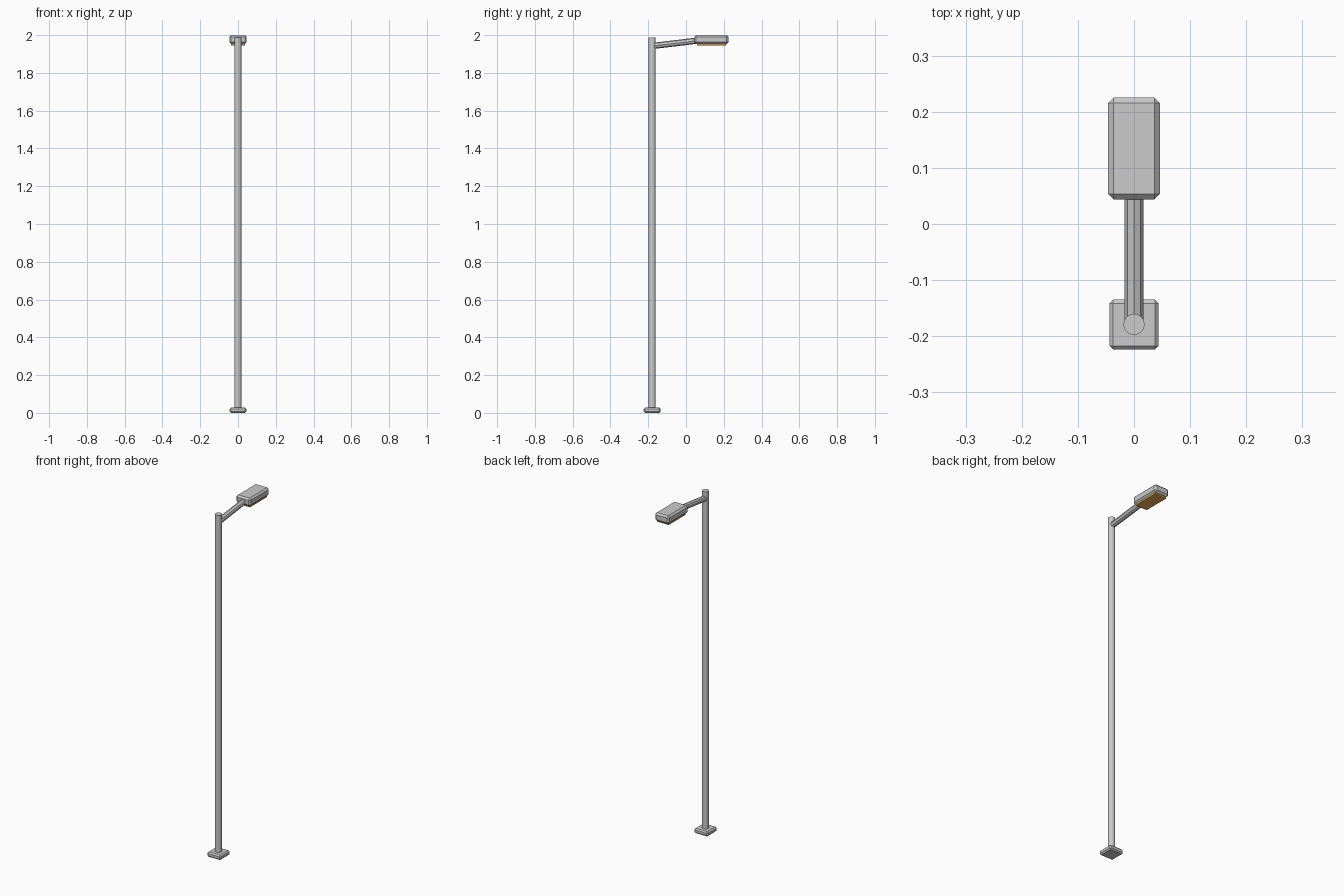
import bpy
from mathutils import Vector

if "Cube" in bpy.data.objects:
    bpy.data.objects.remove(bpy.data.objects["Cube"])


def box(name, lo, hi, bevel):
    lo, hi = Vector(lo), Vector(hi)
    bpy.ops.mesh.primitive_cube_add(size=1, location=(lo + hi) / 2)
    ob = bpy.context.object
    ob.name = name
    ob.scale = hi - lo
    bpy.ops.object.transform_apply(location=False, rotation=False, scale=True)
    if bevel:
        mod = ob.modifiers.new("chamfer", 'BEVEL')
        mod.width = bevel
        mod.segments = 1
    return ob


def rod(name, a, b, radius, sides):
    a, b = Vector(a), Vector(b)
    bpy.ops.mesh.primitive_cylinder_add(vertices=sides, radius=radius,
                                        depth=(b - a).length, location=(a + b) / 2)
    ob = bpy.context.object
    ob.name = name
    ob.rotation_euler = (b - a).to_track_quat('Z', 'Y').to_euler()
    return ob


POLE_Y = -0.179

# Square foot plate
box("base_plate", (-0.044, -0.224, 0), (0.044, -0.135, 0.028), 0.007)

# Round upright pole
rod("pole", (0, POLE_Y, 0.01), (0, POLE_Y, 1.987), 0.0187, 24)
bpy.ops.object.shade_smooth_by_angle()

# Eight-sided arm rising slightly to the lamp
rod("arm", (0, POLE_Y + 0.005, 1.943), (0, 0.07, 1.972), 0.0165, 8)

# Chamfered lamp housing
box("lamp_housing", (-0.046, 0.044, 1.953), (0.046, 0.225, 2.0), 0.0095)

# Amber lens under the housing
lens = box("lens", (-0.037, 0.057, 1.945), (0.037, 0.212, 1.96), 0)
mat = bpy.data.materials.new("amber")
mat.diffuse_color = (0.85, 0.45, 0.1, 1)
mat.use_nodes = True
mat.node_tree.nodes["Principled BSDF"].inputs["Base Color"].default_value = mat.diffuse_color
lens.data.materials.append(mat)
